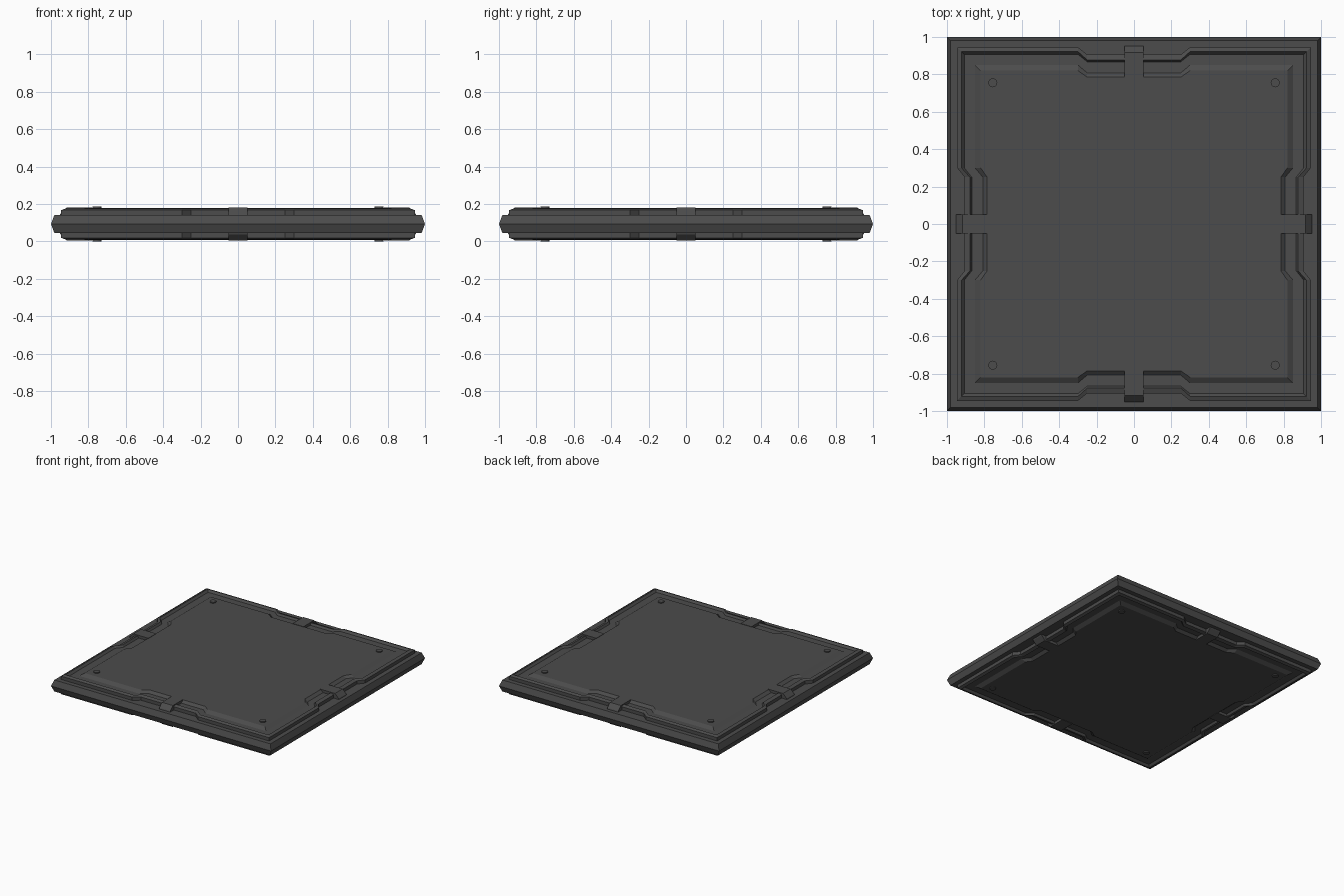
import bpy, bmesh, math
from mathutils import Matrix, Vector

cube = bpy.data.objects.get("Cube")
if cube:
    bpy.data.objects.remove(cube, do_unlink=True)

MID = 0.0935  # height of the mirror plane

metal = bpy.data.materials.new("dark grey metal")
metal.use_nodes = True
grey = (0.072, 0.072, 0.072, 1)
metal.diffuse_color = grey
bsdf = metal.node_tree.nodes["Principled BSDF"]
bsdf.inputs["Base Color"].default_value = grey
bsdf.inputs["Roughness"].default_value = 0.7


def finish(bm, name):
    bmesh.ops.recalc_face_normals(bm, faces=bm.faces)
    mesh = bpy.data.meshes.new(name)
    bm.to_mesh(mesh)
    bm.free()
    mesh.materials.append(metal)
    obj = bpy.data.objects.new(name, mesh)
    bpy.context.collection.objects.link(obj)
    return obj


def outline(half, inset, z):
    """Square outline with a shallow notch in the middle of every side."""
    side = [(-half, half), (-0.3, half), (-0.25, half - inset),
            (0.25, half - inset), (0.3, half)]
    return [Matrix.Rotation(-k * math.pi / 2, 3, 'Z') @ Vector((x, y, z))
            for k in range(4) for x, y in side]


# Slab: rim, ledge, outer ridge, groove and raised panel (half width, notch, height above middle)
steps = [(1.0, 0, 0), (0.982, 0, 0.047), (0.945, 0.04, 0.047), (0.945, 0.04, 0.074),
         (0.922, 0.045, 0.083), (0.907, 0.04, 0.066), (0.85, 0.042, 0.066),
         (0.82, 0.035, 0.085)]
levels = [(h, n, -z) for h, n, z in reversed(steps[1:])] + steps
bm = bmesh.new()
rings = [[bm.verts.new(p) for p in outline(h, n, MID + z)] for h, n, z in levels]
for low, high in zip(rings, rings[1:]):
    for i in range(len(low)):
        j = (i + 1) % len(low)
        bm.faces.new((low[i], low[j], high[j], high[i]))
bm.faces.new(rings[0])
bm.faces.new(rings[-1])
finish(bm, "tile_slab")


# Clips bridging the groove at the middle of each side, above and below
def clip(name, angle, flip):
    bm = bmesh.new()
    profile = [(0.953, 0.045), (0.95, 0.055), (0.917, 0.088), (0.78, 0.088), (0.78, 0.045)]
    turn = Matrix.Rotation(angle, 3, 'Z')
    ends = [[bm.verts.new(turn @ Vector((x, -r, MID + flip * z))) for r, z in profile]
            for x in (-0.05, 0.05)]
    for end in ends:
        bm.faces.new(end)
    for i in range(len(profile)):
        j = (i + 1) % len(profile)
        bm.faces.new((ends[0][i], ends[0][j], ends[1][j], ends[1][i]))
    finish(bm, name)


# Round studs in the panel corners
def stud(name, x, y, flip):
    bm = bmesh.new()
    bmesh.ops.create_cone(bm, cap_ends=True, segments=16, radius1=0.024, radius2=0.024,
                          depth=0.02, matrix=Matrix.Translation((x, y, MID + flip * 0.0835)))
    finish(bm, name)


for face, flip in (("top", 1), ("bottom", -1)):
    for k, side in enumerate(("front", "left", "back", "right")):
        clip(f"{face}_{side}_clip", k * math.pi / 2, flip)
    for sx, side in ((1, "left"), (-1, "right")):
        for sy, end in ((-1, "front"), (1, "back")):
            stud(f"{face}_{end}_{side}_stud", sx * 0.755, sy * 0.755, flip)
